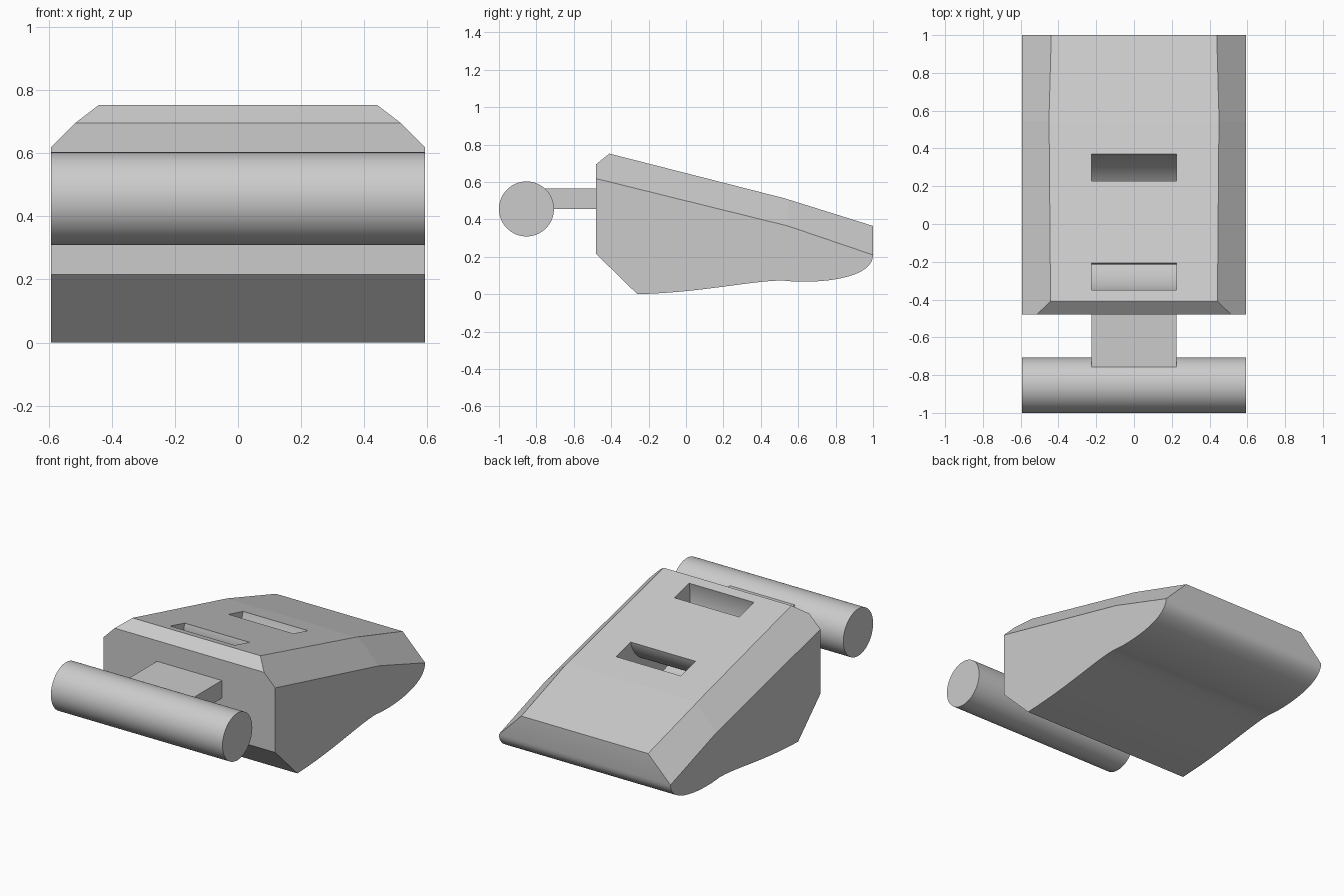
import bpy, bmesh, math
from mathutils import Vector
from mathutils.geometry import interpolate_bezier

cube = bpy.data.objects.get("Cube")
if cube:
    bpy.data.objects.remove(cube, do_unlink=True)

COLOUR = (0.6, 0.6, 0.6, 1)
grey = bpy.data.materials.new("plain grey")
grey.use_nodes = True
grey.diffuse_color = COLOUR
grey.node_tree.nodes["Principled BSDF"].inputs["Base Color"].default_value = COLOUR

HALF = 0.593      # half width of the body and bar
SLOT = 0.224      # half width of the neck and strap slot


def prism(profile, half):
    """Closed (y, z) profile extruded across x."""
    bm = bmesh.new()
    face = bm.faces.new([bm.verts.new((-half, y, z)) for y, z in profile])
    new = bmesh.ops.extrude_face_region(bm, geom=[face])["geom"]
    verts = [v for v in new if isinstance(v, bmesh.types.BMVert)]
    bmesh.ops.translate(bm, vec=(2 * half, 0, 0), verts=verts)
    bmesh.ops.recalc_face_normals(bm, faces=bm.faces[:])
    return bm


def finish(bm, name):
    mesh = bpy.data.meshes.new(name)
    bmesh.ops.recalc_face_normals(bm, faces=bm.faces[:])
    bm.to_mesh(mesh)
    bm.free()
    mesh.materials.append(grey)
    obj = bpy.data.objects.new(name, mesh)
    bpy.context.collection.objects.link(obj)
    return obj


def smooth(obj):
    bpy.ops.object.select_all(action='DESELECT')
    obj.select_set(True)
    bpy.context.view_layer.objects.active = obj
    bpy.ops.object.shade_smooth_by_angle(angle=math.radians(30))


def bezier(points, steps):
    return [(p.x, p.y) for p in interpolate_bezier(*[Vector(p) for p in points], steps)]


def arc(cy, cz, r, start, end, steps):
    angles = [math.radians(start + (end - start) * i / steps) for i in range(steps + 1)]
    return [(cy + r * math.cos(a), cz + r * math.sin(a)) for a in angles]


# Wedge body: straight top and front, flowing underside, rounded tail
belly = bezier([(-0.26, 0), (0.1, 0.01), (0.36, 0.075), (0.52, 0.073)], 16)
tail = bezier([(0.52, 0.073), (0.66, 0.055), (1, 0.07), (1, 0.21)], 20)
top = [(1, 0.365), (0.53, 0.512), (-0.41, 0.752), (-0.48, 0.695), (-0.48, 0.215)]
bm = prism(belly + tail[1:] + top, HALF)

# Sloping chamfers along both upper sides
for side in (-1, 1):
    for (y, z), slope in (((-0.48, 0.618), -0.247), ((1, 0.21), -0.34)):
        cut = bmesh.ops.bisect_plane(
            bm, geom=bm.verts[:] + bm.edges[:] + bm.faces[:], dist=1e-5,
            plane_co=(side * HALF, y, z), plane_no=(side, -slope, 1), clear_outer=True)
        rim = [e for e in bm.edges if e.is_boundary]
        if rim:
            bmesh.ops.holes_fill(bm, edges=rim, sides=0)
body = finish(bm, "body")

# Curved strap tunnel opening in two slots on the top
ring = arc(0.01, 0.645, 0.372, 145, 370, 48) + arc(0.01, 0.645, 0.224, 370, 145, 48)
cutter = finish(prism(ring, SLOT), "strap_tunnel_cutter")
cutter.hide_render = True
mod = body.modifiers.new("strap tunnel", 'BOOLEAN')
mod.operation = 'DIFFERENCE'
mod.solver = 'EXACT'
mod.object = cutter
bpy.context.view_layer.objects.active = body
bpy.ops.object.modifier_apply(modifier=mod.name)
bpy.data.objects.remove(cutter, do_unlink=True)
smooth(body)
for p in body.data.polygons:
    if p.area > 0.05 and p.normal.z > 0.1:
        p.use_smooth = False

# Neck joining the body to the bar
finish(prism([(-0.8, 0.455), (-0.48, 0.455), (-0.48, 0.566), (-0.8, 0.566)], SLOT), "neck")

# Round cross bar
bar = finish(prism(arc(-0.853, 0.456, 0.147, 0, 360, 64)[:-1], HALF), "cross_bar")
smooth(bar)
